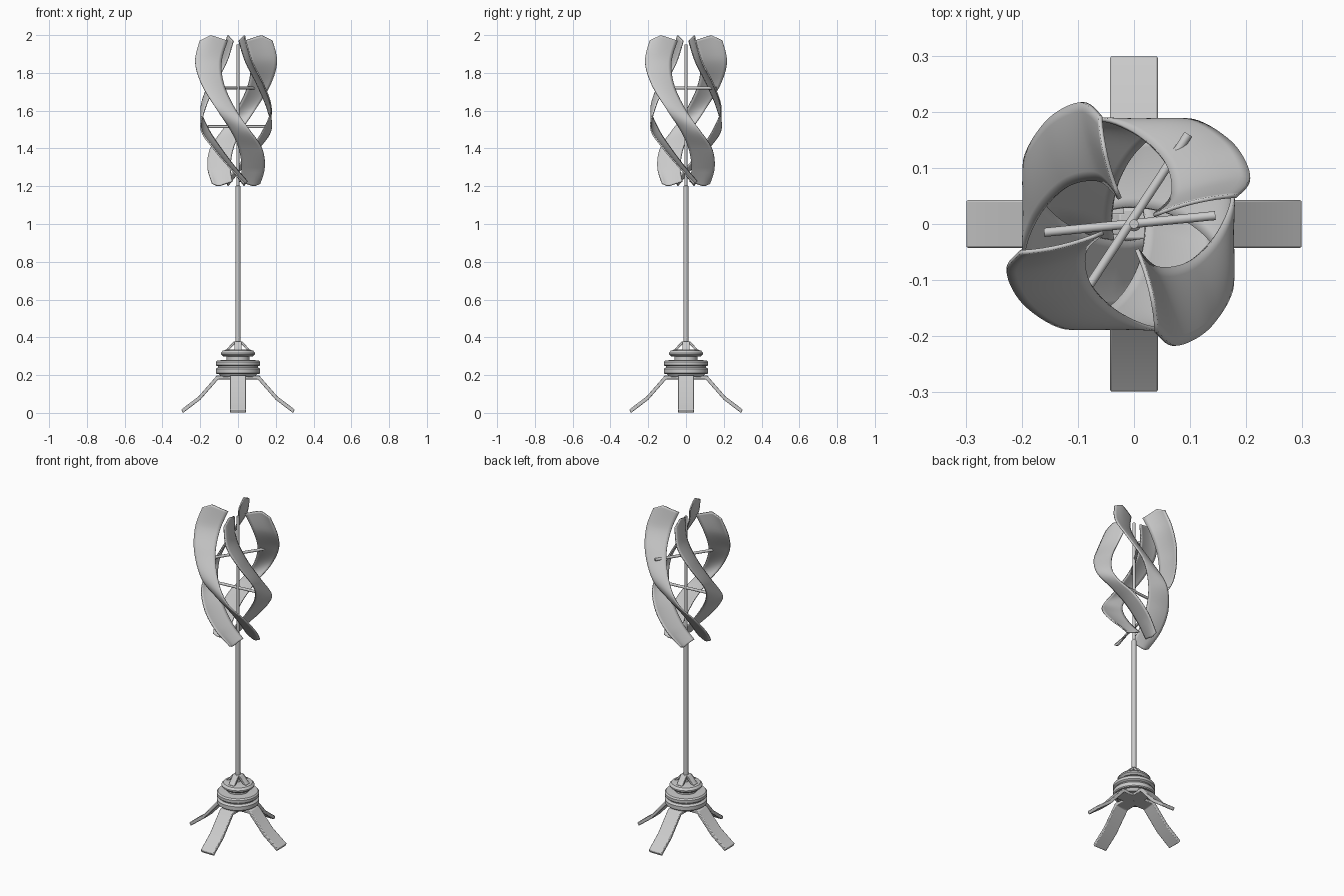
import bpy, bmesh, math
from mathutils import Vector, Matrix

if "Cube" in bpy.data.objects:
    bpy.data.objects.remove(bpy.data.objects["Cube"])


def make(name, bm, smooth=True):
    bmesh.ops.recalc_face_normals(bm, faces=bm.faces)
    me = bpy.data.meshes.new(name)
    bm.to_mesh(me)
    bm.free()
    ob = bpy.data.objects.new(name, me)
    bpy.context.collection.objects.link(ob)
    bpy.context.view_layer.objects.active = ob
    bpy.ops.object.select_all(action='DESELECT')
    ob.select_set(True)
    if smooth:
        bpy.ops.object.shade_smooth_by_angle(angle=math.radians(35))
    return ob


def lathe(name, profile, n=48):
    bm = bmesh.new()
    rings = [[bm.verts.new((r * math.cos(2 * math.pi * i / n), r * math.sin(2 * math.pi * i / n), z))
              for i in range(n)] for r, z in profile]
    for a, b in zip(rings, rings[1:]):
        for i in range(n):
            bm.faces.new((a[i], a[(i + 1) % n], b[(i + 1) % n], b[i]))
    bm.faces.new(rings[0])
    bm.faces.new(rings[-1])
    return make(name, bm)


def rod(name, p, q, r):
    p, q = Vector(p), Vector(q)
    m = Matrix.Translation((p + q) / 2) @ (q - p).to_track_quat('Z', 'Y').to_matrix().to_4x4()
    bm = bmesh.new()
    bmesh.ops.create_cone(bm, cap_ends=True, segments=16, radius1=r, radius2=r,
                          depth=(q - p).length, matrix=m)
    return make(name, bm)


def strap(name, outline, width, angle, bevel):
    # closed (radius, z) outline extruded sideways, then turned about z
    bm = bmesh.new()
    a = [bm.verts.new((x, -width / 2, z)) for x, z in outline]
    b = [bm.verts.new((x, width / 2, z)) for x, z in outline]
    n = len(a)
    bm.faces.new(a)
    bm.faces.new(b)
    for i in range(n):
        bm.faces.new((a[i], a[(i + 1) % n], b[(i + 1) % n], b[i]))
    bmesh.ops.rotate(bm, verts=bm.verts, matrix=Matrix.Rotation(angle, 3, 'Z'))
    ob = make(name, bm)
    mod = ob.modifiers.new("bevel", 'BEVEL')
    mod.width, mod.segments = bevel, 2
    return ob


def spline(keys, t):
    f = t * (len(keys) - 1)
    i = min(int(f), len(keys) - 2)
    u = f - i
    k = lambda j: Vector(keys[max(0, min(len(keys) - 1, j))])
    p0, p1, p2, p3 = k(i - 1), k(i), k(i + 1), k(i + 2)
    return 0.5 * (2 * p1 + (p2 - p0) * u + (2 * p0 - 5 * p1 + 4 * p2 - p3) * u * u
                  + (3 * p1 - p0 - 3 * p2 + p3) * u ** 3)


# Blade edges, top to bottom: left edge and right edge
LEFT = [(-.193, -.05, 1.97), (-.217, -.085, 1.86), (-.183, -.145, 1.74), (-.105, -.185, 1.61),
        (-.03, -.145, 1.5), (.015, -.08, 1.4), (.03, -.005, 1.3), (.02, .06, 1.225)]
RIGHT = [(-.045, -.015, 1.97), (-.077, -.05, 1.86), (-.065, -.11, 1.74), (-.006, -.165, 1.61),
         (.07, -.185, 1.5), (.137, -.12, 1.4), (.152, -.035, 1.3), (.127, .045, 1.215)]
ROTOR = Vector((-.01, 0, 0))


def blade(name, angle, rows=56, cols=8):
    bm = bmesh.new()
    grid = []
    for r in range(rows + 1):
        t = r / rows
        a, b = spline(LEFT, t), spline(RIGHT, t)
        top, low = max(0, 1 - t * 8), max(0, 1 - (1 - t) * 8)
        row = []
        for c in range(cols + 1):
            s = c / cols
            p = a.lerp(b, s)
            peak = s / .4 if s < .4 else (1 - s) / .6
            dip = s / .7 if s < .7 else (1 - s) / .3
            p.z += .03 * peak * top - .018 * dip * low
            p.y -= .007 * 4 * s * (1 - s)
            row.append(bm.verts.new(p))
        grid.append(row)
    for r in range(rows):
        for c in range(cols):
            bm.faces.new((grid[r][c], grid[r + 1][c], grid[r + 1][c + 1], grid[r][c + 1]))
    bmesh.ops.rotate(bm, verts=bm.verts, matrix=Matrix.Rotation(angle, 3, 'Z'))
    bmesh.ops.translate(bm, verts=bm.verts, vec=ROTOR)
    ob = make(name, bm)
    mod = ob.modifiers.new("thickness", 'SOLIDIFY')
    mod.thickness, mod.offset = .007, 0


for i in range(4):
    blade(f"blade_{i + 1}", i * math.pi / 2)

# Mast and cross rods
lathe("lower_mast", [(.013, .3), (.013, 1.2), (.008, 1.205)], 24)
lathe("upper_shaft", [(.008, 1.2), (.008, 1.95)], 20)
rod("upper_cross_rod", (-.09, -.125, 1.72), (.097, .16, 1.72), .008)
rod("lower_cross_rod", (-.16, -.015, 1.515), (.145, .015, 1.515), .008)

# Stacked base hub
lathe("base_hub", [(.09, .19), (.1, .205), (.112, .205), (.117, .21), (.117, .232), (.112, .238),
                   (.105, .241), (.105, .247), (.112, .249), (.117, .254), (.117, .27),
                   (.11, .278), (.06, .28), (.06, .298), (.08, .3), (.091, .31),
                   (.091, .318), (.08, .33), (.055, .335), (.03, .335)])

# Mast braces and bent legs
for i in range(4):
    ang = i * math.pi / 2
    strap(f"mast_brace_{i + 1}", [(.008, .363), (.02, .363), (.055, .325), (.066, .325),
                                  (.066, .335), (.06, .337), (.025, .377), (.008, .377)],
          .038, ang, .002)
    strap(f"leg_{i + 1}", [(0, .178), (.104, .178), (.2, .069), (.291, .0), (.3, .018),
                           (.208, .088), (.112, .198), (0, .198)], .086, ang, .004)
